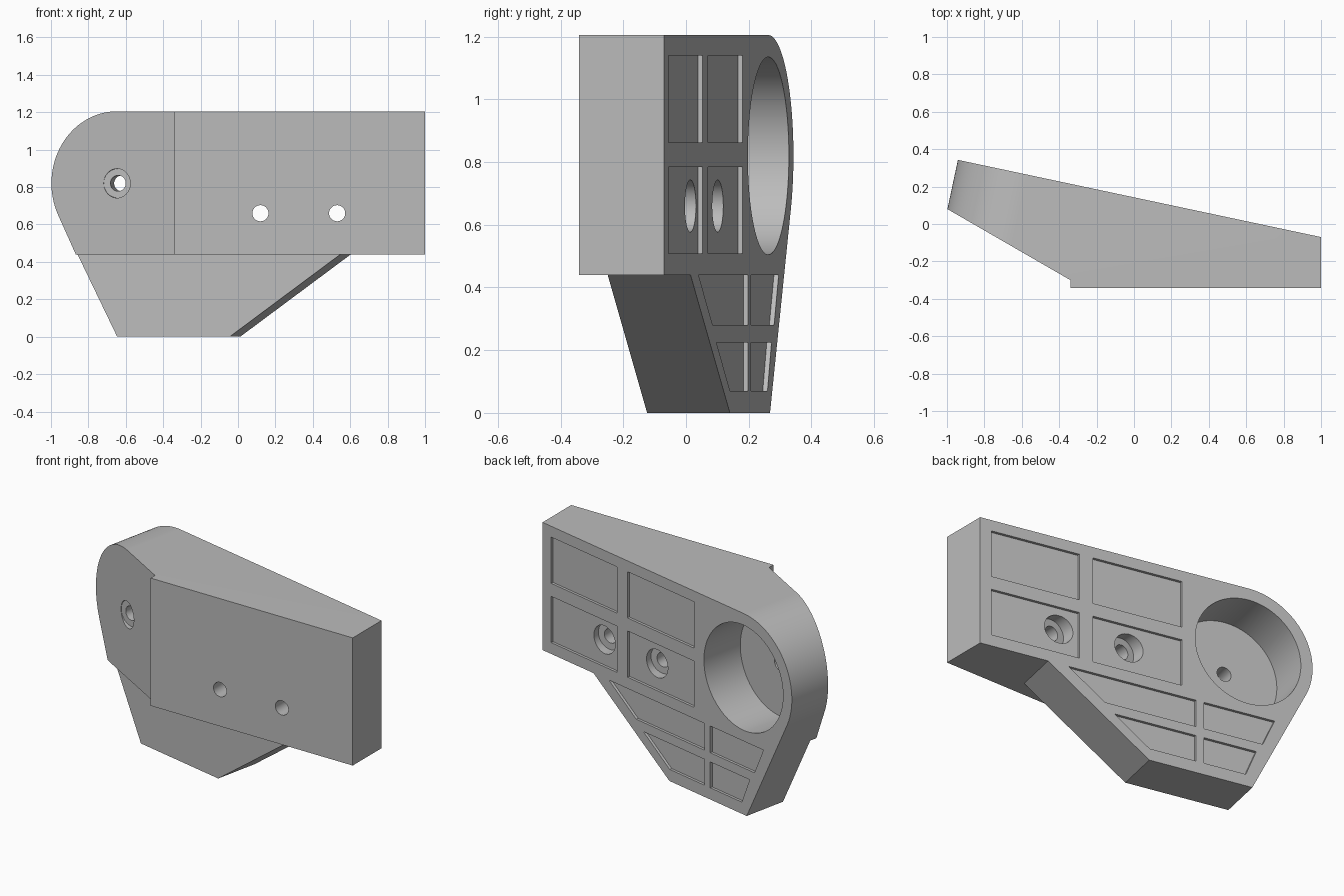
import bpy
import bmesh
from math import cos, sin, tan, radians, asin, atan2, hypot
from mathutils import Matrix, Vector

cube = bpy.data.objects.get("Cube")
if cube:
    bpy.data.objects.remove(cube, do_unlink=True)

TILT = radians(12)
DECK = 0.44          # underside of the thick upper block
SLAB = 0.27          # thickness of the lower plate
POCKET = 0.0155

# Frame on the sloping back face: u along it, v up, w into the part
back_frame = Matrix(((cos(TILT), 0, -sin(TILT), 0),
                     (-sin(TILT), 0, -cos(TILT), 0.1426),
                     (0, 1, 0, 0),
                     (0, 0, 0, 1)))
# Frame for bores that run straight front to back: x, z, then +y reversed
front_frame = Matrix(((1, 0, 0, 0), (0, 0, -1, 0), (0, 1, 0, 0), (0, 0, 0, 1)))


def prism(name, points, start, end, frame=Matrix()):
    bm = bmesh.new()
    low = [bm.verts.new(frame @ Vector((a, b, start))) for a, b in points]
    high = [bm.verts.new(frame @ Vector((a, b, end))) for a, b in points]
    bm.faces.new(low)
    bm.faces.new(high)
    for i in range(len(points)):
        j = (i + 1) % len(points)
        bm.faces.new((low[i], low[j], high[j], high[i]))
    bmesh.ops.recalc_face_normals(bm, faces=bm.faces)
    mesh = bpy.data.meshes.new(name)
    bm.to_mesh(mesh)
    bm.free()
    obj = bpy.data.objects.new(name, mesh)
    bpy.context.collection.objects.link(obj)
    return obj


def arc(u, v, radius, a0, a1, steps):
    return [(u + radius * cos(a0 + (a1 - a0) * i / steps),
             v + radius * sin(a0 + (a1 - a0) * i / steps)) for i in range(steps + 1)]


def circle(u, v, radius, steps=64):
    return arc(u, v, radius, 0, radians(360), steps)[:-1]


def on_back(points):
    return [(x / cos(TILT), z) for x, z in points]


# Outline of the part: round head, tangent flank, foot and sloping underside
(hub_u, hub_v), foot = on_back([(-0.565, 0.82), (-0.59, 0)])
R = 0.385
du, dv = hub_u - foot[0], hub_v - foot[1]
tangent = atan2(dv, du) + asin(R / hypot(du, dv)) + radians(90)
outline = arc(hub_u, hub_v, R, radians(90), tangent, 48) + [foot]
outline += on_back([(0.012, 0), (0.603, DECK), (1.5, DECK), (1.5, hub_v + R)])
body = prism("bracket_body", outline, 0, 1.0, back_frame)

cutters = []


def cut(name, points, start, end, frame=Matrix()):
    obj = prism(name, points, start, end, frame)
    obj.hide_render = True
    cutters.append(obj)


# Square right end, front faces and thin lower plate
cut("end_cutter", [(1, -3), (3, -3), (3, 3), (1, 3)], -1, 3)
slope = tan(radians(30))
cut("front_cutter", [(-2, -0.30 + 1.66 * slope), (-0.34, -0.30), (-0.34, -0.342),
                     (3, -0.342), (3, -3), (-2, -3)], -1, 3)
cut("plate_cutter", [(-3, -1), (3, -1), (3, DECK), (-3, DECK)], SLAB, 2, back_frame)

# Large blind bore with a countersunk pin hole in its floor
cut("hub_bore", circle(hub_u, hub_v, 0.315, 96), -0.1, SLAB, back_frame)
cut("hub_pin_hole", circle(hub_u, hub_v, 0.042), 0.2, 0.6, back_frame)
cut("hub_pin_recess", circle(hub_u, hub_v, 0.078), 0.367, 0.7, back_frame)

# Shallow pockets: each is x right/left at the top, right/left at the bottom, top, bottom
pockets = []
for top, bottom in ((1.14, 0.863), (0.785, 0.508)):
    pockets.append((0.934, 0.421, 0.934, 0.421, top, bottom))
    pockets.append((0.34, -0.178, 0.34, -0.178, top, bottom))
pockets += [(0.483, -0.26, 0.271, -0.26, DECK, 0.28),
            (0.215, -0.26, 0.01, -0.26, 0.225, 0.07),
            (-0.306, -0.72, -0.306, -0.651, DECK, 0.28),
            (-0.306, -0.613, -0.306, -0.552, 0.225, 0.07)]
for tr, tl, br, bl, top, bottom in pockets:
    cut("pocket_cutter", on_back([(tr, top), (tl, top), (bl, bottom), (br, bottom)]),
        -0.1, POCKET, back_frame)

# Two bolt holes with wide recesses at the back
for x in (0.12, 0.53):
    floor_y = 0.1426 - x * tan(TILT) - POCKET - 0.06
    cut("bolt_hole", circle(x, 0.66, 0.043), -1, 1, front_frame)
    cut("bolt_recess", circle(x, 0.66, 0.083), -1, -floor_y, front_frame)

# Apply the cuts
bpy.context.view_layer.objects.active = body
for obj in cutters:
    mod = body.modifiers.new(obj.name, 'BOOLEAN')
    mod.operation = 'DIFFERENCE'
    mod.solver = 'EXACT'
    mod.object = obj
    bpy.ops.object.modifier_apply(modifier=mod.name)
for obj in cutters:
    bpy.data.objects.remove(obj, do_unlink=True)

# Plain grey finish
grey = bpy.data.materials.new("plain_grey")
grey.use_nodes = True
colour = (0.5, 0.5, 0.5, 1)
grey.diffuse_color = colour
grey.node_tree.nodes["Principled BSDF"].inputs["Base Color"].default_value = colour
body.data.materials.clear()
body.data.materials.append(grey)

for obj in bpy.context.selected_objects:
    obj.select_set(False)
body.select_set(True)
bpy.ops.object.shade_smooth_by_angle(angle=radians(30))
